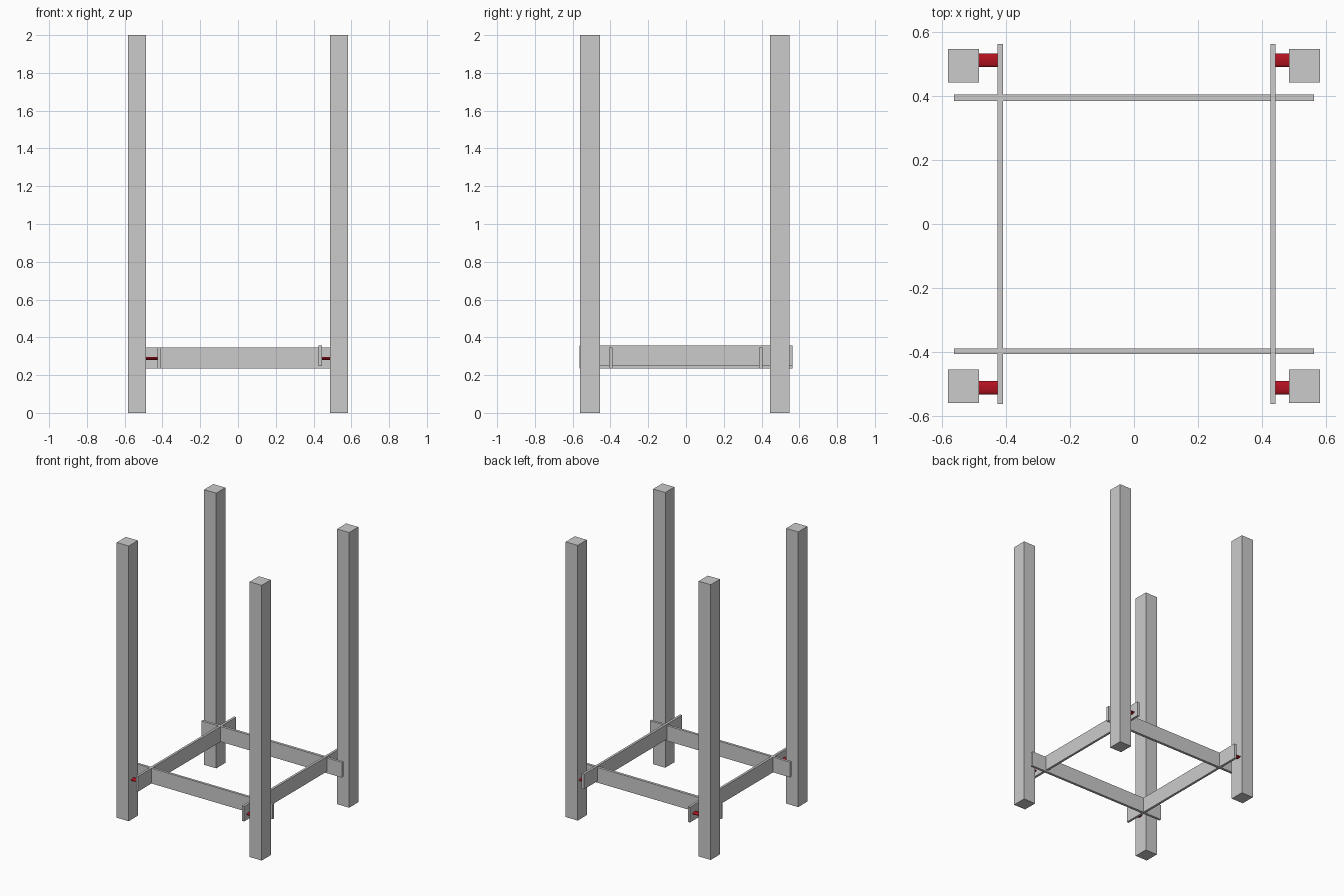
import bpy

if "Cube" in bpy.data.objects:
    bpy.data.objects.remove(bpy.data.objects["Cube"])


def box(name, x, y, z):
    """Box spanning the given (min, max) ranges."""
    bpy.ops.mesh.primitive_cube_add(size=1, location=[(a + b) / 2 for a, b in (x, y, z)])
    ob = bpy.context.object
    ob.name = name
    ob.scale = [b - a for a, b in (x, y, z)]
    bpy.ops.object.transform_apply(location=False, rotation=False, scale=True)
    return ob


red = bpy.data.materials.new("red")
red.diffuse_color = (0.45, 0.006, 0.014, 1)
red.use_nodes = True
red.node_tree.nodes["Principled BSDF"].inputs["Base Color"].default_value = red.diffuse_color


def peg(name, x0, x1, y, z):
    """Flattened round connector lying along x."""
    bpy.ops.mesh.primitive_cylinder_add(vertices=32, radius=1, depth=x1 - x0,
                                        location=((x0 + x1) / 2, y, z),
                                        rotation=(0, 1.5707963, 0))
    ob = bpy.context.object
    ob.name = name
    ob.scale = (0.008, 0.021, 1)
    bpy.ops.object.transform_apply(location=False, rotation=True, scale=True)
    bpy.ops.object.shade_smooth_by_angle()
    ob.data.materials.append(red)


# Four upright posts, each with a red connector to the side rail
for side, s in (("left", -1), ("right", 1)):
    rail_face = -0.427 if s < 0 else 0.444
    for end, y0, y1, py in (("front", -0.561, -0.456, -0.513), ("back", 0.444, 0.549, 0.513)):
        x = sorted((s * 0.583, s * 0.486))
        box(f"{end}_{side}_post", x, (y0, y1), (0, 2))
        px = sorted((s * 0.488, rail_face))
        peg(f"{end}_{side}_connector", px[0], px[1], py, 0.288)

# Side rails running front to back, the right one slightly higher
box("left_rail", (-0.427, -0.410), (-0.564, 0.564), (0.236, 0.347))
box("right_rail", (0.427, 0.444), (-0.564, 0.564), (0.248, 0.357))

# Cross rails running left to right
box("front_rail", (-0.564, 0.564), (-0.408, -0.390), (0.236, 0.347))
box("back_rail", (-0.564, 0.564), (0.386, 0.405), (0.236, 0.347))
